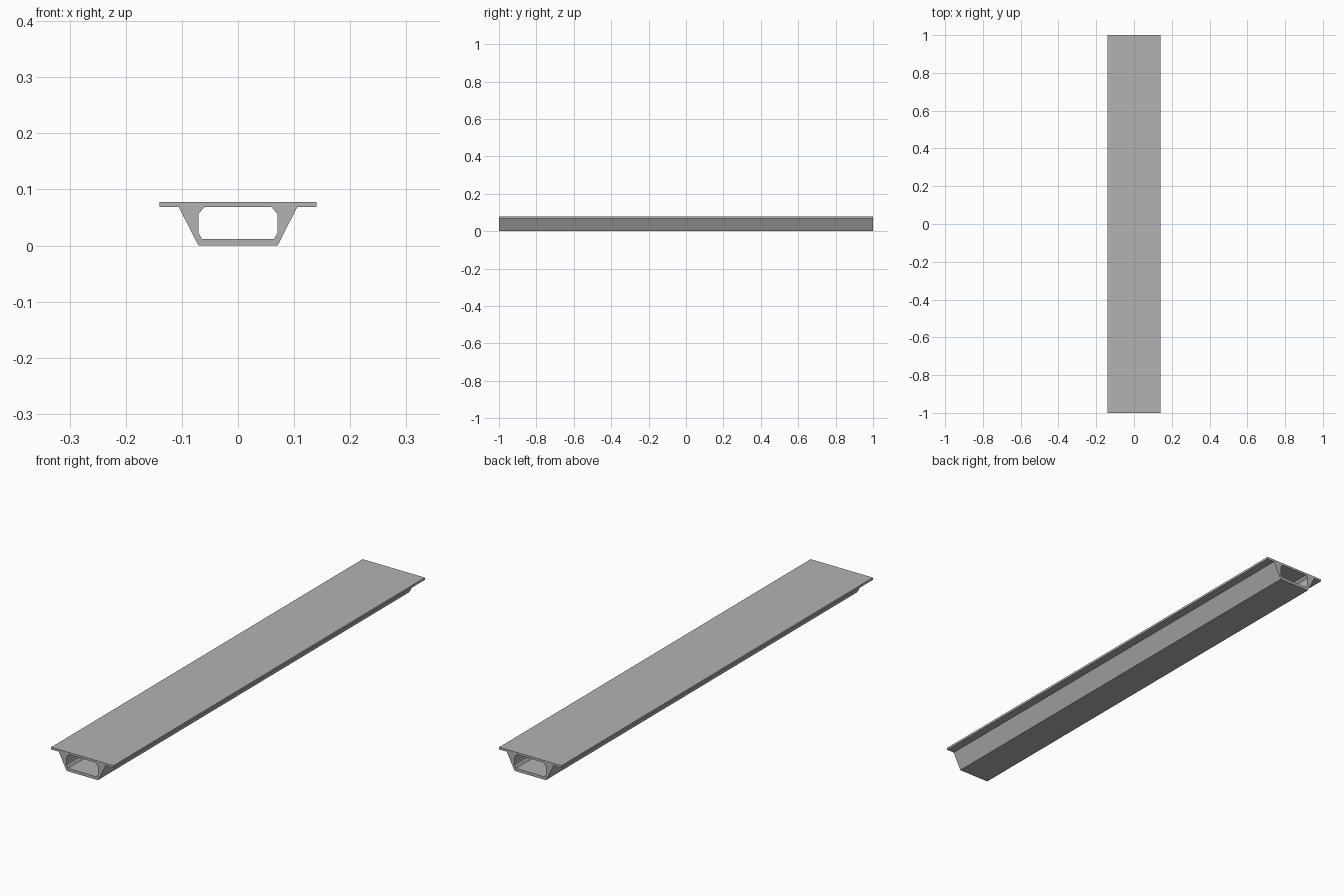
import bpy
import bmesh
from mathutils import Vector

cube = bpy.data.objects.get("Cube")
if cube:
    bpy.data.objects.remove(cube, do_unlink=True)

LENGTH = 2.0

# Half cross-sections (x, z) from the bottom up
OUTER = [(0.0705, 0), (0.1055, 0.0685), (0.14, 0.0685), (0.14, 0.0775)]
HOLLOW = [(0.064, 0.012), (0.07, 0.022), (0.07, 0.057), (0.06, 0.0685)]

concrete = bpy.data.materials.new("concrete grey")
concrete.use_nodes = True
colour = (0.45, 0.45, 0.45, 1)
concrete.diffuse_color = colour
concrete.node_tree.nodes["Principled BSDF"].inputs["Base Color"].default_value = colour


def mirrored_loop(bm, half):
    """Close a half profile by mirroring it across x = 0."""
    points = half + [(-x, z) for x, z in reversed(half)]
    verts = [bm.verts.new((x, -LENGTH / 2, z)) for x, z in points]
    return [bm.edges.new((v, verts[i - 1])) for i, v in enumerate(verts)]


# Box girder: end section with a hollow, extruded along the span
bm = bmesh.new()
edges = mirrored_loop(bm, OUTER) + mirrored_loop(bm, HOLLOW)
bmesh.ops.triangle_fill(bm, edges=edges, use_beauty=True, normal=Vector((0, -1, 0)))
result = bmesh.ops.extrude_face_region(bm, geom=bm.faces[:], use_keep_orig=True)
far_verts = [g for g in result["geom"] if isinstance(g, bmesh.types.BMVert)]
bmesh.ops.translate(bm, verts=far_verts, vec=(0, LENGTH, 0))
bmesh.ops.recalc_face_normals(bm, faces=bm.faces[:])
bmesh.ops.dissolve_limit(bm, angle_limit=0.01, verts=bm.verts[:], edges=bm.edges[:])

mesh = bpy.data.meshes.new("box_girder_deck")
bm.to_mesh(mesh)
bm.free()
mesh.materials.append(concrete)
girder = bpy.data.objects.new("box_girder_deck", mesh)
bpy.context.collection.objects.link(girder)
